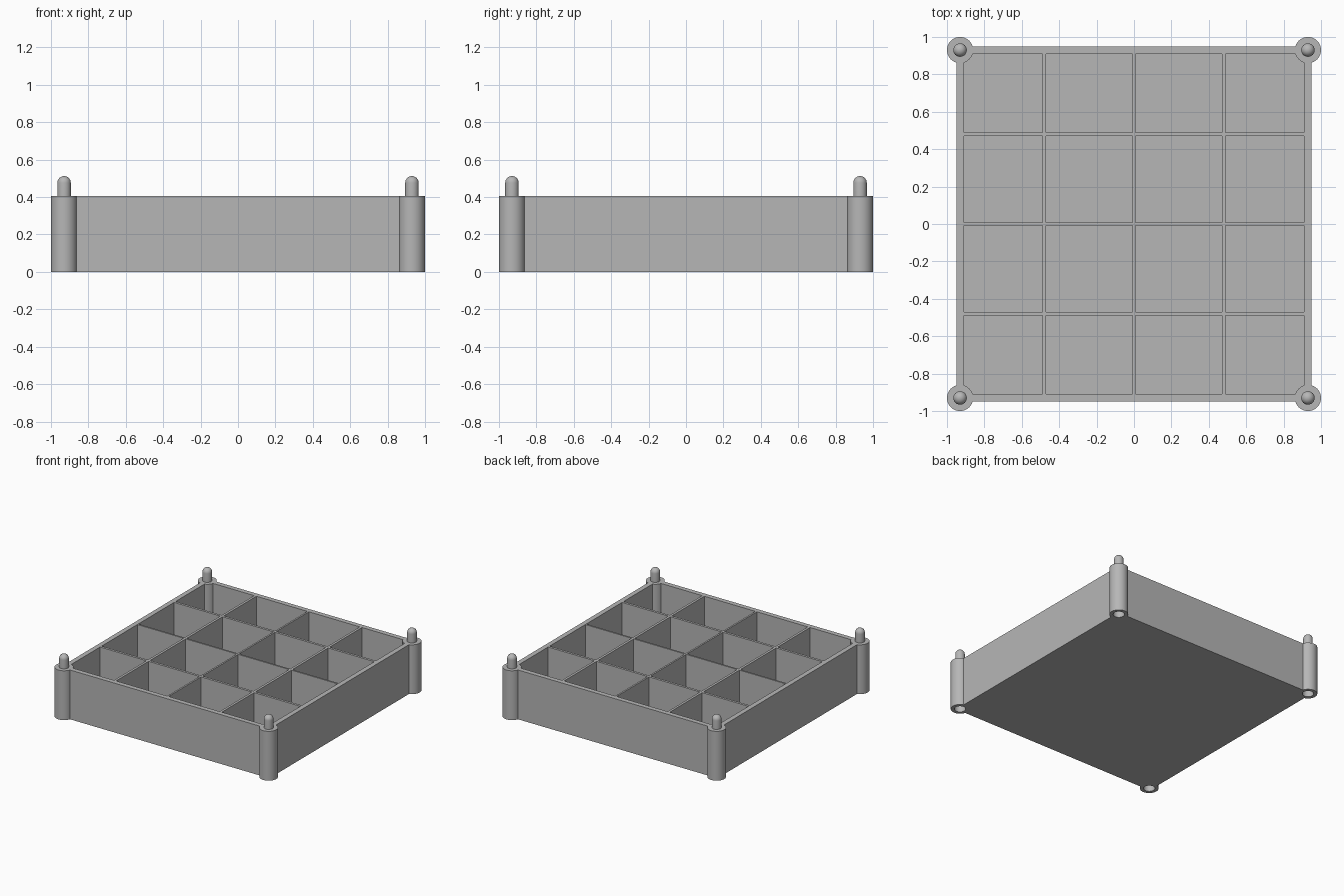
import bpy, bmesh, math
from mathutils import Matrix, Vector

cube = bpy.data.objects.get("Cube")
if cube:
    bpy.data.objects.remove(cube, do_unlink=True)

HEIGHT, FLOOR = 0.405, 0.04
OUTER, INNER = 0.95, 0.91
POST = 0.93
CORNERS = [(x, y) for x in (-POST, POST) for y in (-POST, POST)]

grey = bpy.data.materials.new("plain_grey")
grey.use_nodes = True
colour = (0.47, 0.47, 0.47, 1)
grey.diffuse_color = colour
grey.node_tree.nodes["Principled BSDF"].inputs["Base Color"].default_value = colour


def finish(name, bm):
    mesh = bpy.data.meshes.new(name)
    bmesh.ops.recalc_face_normals(bm, faces=bm.faces)
    bm.to_mesh(mesh)
    bm.free()
    mesh.materials.append(grey)
    ob = bpy.data.objects.new(name, mesh)
    bpy.context.collection.objects.link(ob)
    return ob


def add_box(bm, x0, x1, y0, y1, z0, z1):
    centre = Vector(((x0 + x1) / 2, (y0 + y1) / 2, (z0 + z1) / 2))
    size = Matrix.Diagonal((x1 - x0, y1 - y0, z1 - z0, 1))
    bmesh.ops.create_cube(bm, size=1, matrix=Matrix.Translation(centre) @ size)


def corner_cylinders(name, radius, z0, z1):
    bm = bmesh.new()
    for x, y in CORNERS:
        bmesh.ops.create_cone(bm, cap_ends=True, segments=48, radius1=radius,
                              radius2=radius, depth=z1 - z0,
                              matrix=Matrix.Translation((x, y, (z0 + z1) / 2)))
    return finish(name, bm)


def select_only(ob):
    bpy.ops.object.select_all(action='DESELECT')
    ob.select_set(True)
    bpy.context.view_layer.objects.active = ob


def combine(target, other, operation):
    mod = target.modifiers.new(operation.lower(), 'BOOLEAN')
    mod.operation, mod.solver, mod.object = operation, 'EXACT', other
    select_only(target)
    bpy.ops.object.modifier_apply(modifier=mod.name)
    bpy.data.objects.remove(other, do_unlink=True)


# Tray block
bm = bmesh.new()
add_box(bm, -OUTER, OUTER, -OUTER, OUTER, 0, HEIGHT)
tray = finish("divided_tray", bm)

# Sixteen compartments, leaving thin dividers between them
spans = [(-INNER, -0.49), (-0.47, -0.007), (0.007, 0.47), (0.49, INNER)]
bm = bmesh.new()
for x0, x1 in spans:
    for y0, y1 in spans:
        add_box(bm, x0, x1, y0, y1, FLOOR, HEIGHT + 0.1)
combine(tray, finish("compartment_cutter", bm), 'DIFFERENCE')

# Corner posts with stacking sockets underneath
combine(tray, corner_cylinders("corner_posts", 0.07, 0, HEIGHT), 'UNION')
combine(tray, corner_cylinders("socket_cutter", 0.043, -0.1, 0.13), 'DIFFERENCE')
select_only(tray)
bpy.ops.object.shade_smooth_by_angle(angle=math.radians(30))

# Round-topped stacking pins
RADIUS, TOP = 0.036, 0.512
profile = [(RADIUS, HEIGHT - 0.005)]
for i in range(9):
    a = math.pi / 2 * i / 8
    profile.append((RADIUS * math.cos(a), TOP - RADIUS + RADIUS * math.sin(a)))
sides = ("front_right", "back_right", "front_left", "back_left")
for side, (x, y) in zip(sides, CORNERS):
    bm = bmesh.new()
    verts = [bm.verts.new((r, 0, z)) for r, z in profile]
    edges = [bm.edges.new(pair) for pair in zip(verts, verts[1:])]
    bmesh.ops.spin(bm, geom=verts + edges, cent=(0, 0, 0), axis=(0, 0, 1),
                   angle=math.tau, steps=32)
    bmesh.ops.remove_doubles(bm, verts=bm.verts, dist=0.0001)
    pin = finish(side + "_pin", bm)
    pin.location = (x, y, 0)
    select_only(pin)
    bpy.ops.object.shade_smooth_by_angle(angle=math.radians(40))
